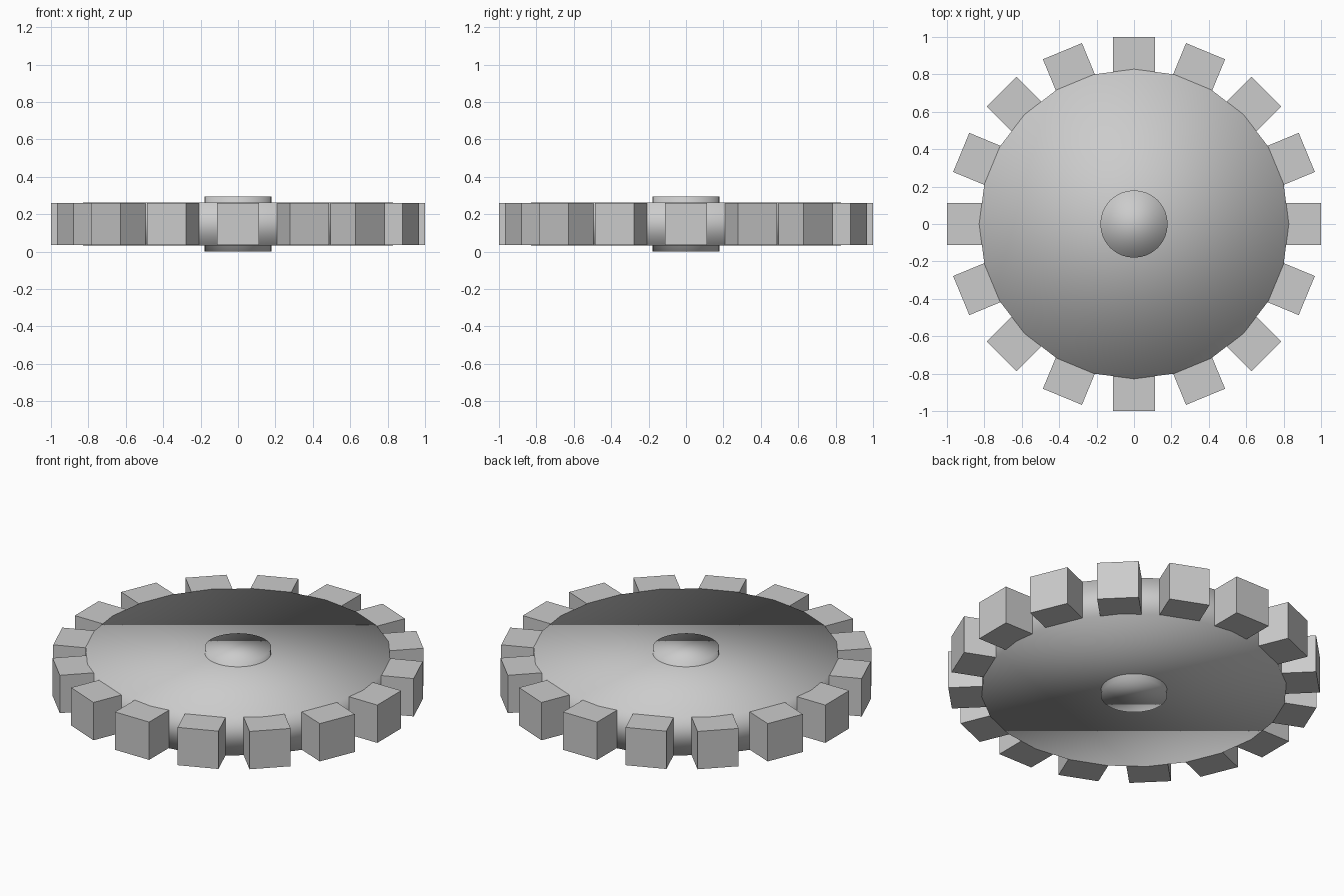
import bpy
from math import cos, sin, tau

if "Cube" in bpy.data.objects:
    bpy.data.objects.remove(bpy.data.objects["Cube"])

MID_Z = 0.148
TEETH = 16
TOOTH = 0.226


def smooth_disc(name, sides, radius, height):
    bpy.ops.mesh.primitive_cylinder_add(vertices=sides, radius=radius, depth=height,
                                        location=(0, 0, MID_Z))
    ob = bpy.context.object
    ob.name = name
    bpy.ops.object.shade_smooth()  # fully smooth, so the caps shade like domes
    return ob


# Wheel body and the hub passing through it
smooth_disc("wheel_disc", 24, 0.828, 0.229)
smooth_disc("hub", 32, 0.18, 2 * MID_Z)

# Ring of flat-faced cube teeth
for i in range(TEETH):
    a = tau * i / TEETH
    r = 1 - TOOTH / 2
    bpy.ops.mesh.primitive_cube_add(size=TOOTH, location=(r * cos(a), r * sin(a), MID_Z),
                                    rotation=(0, 0, a))
    bpy.context.object.name = f"tooth_{i + 1:02d}"
